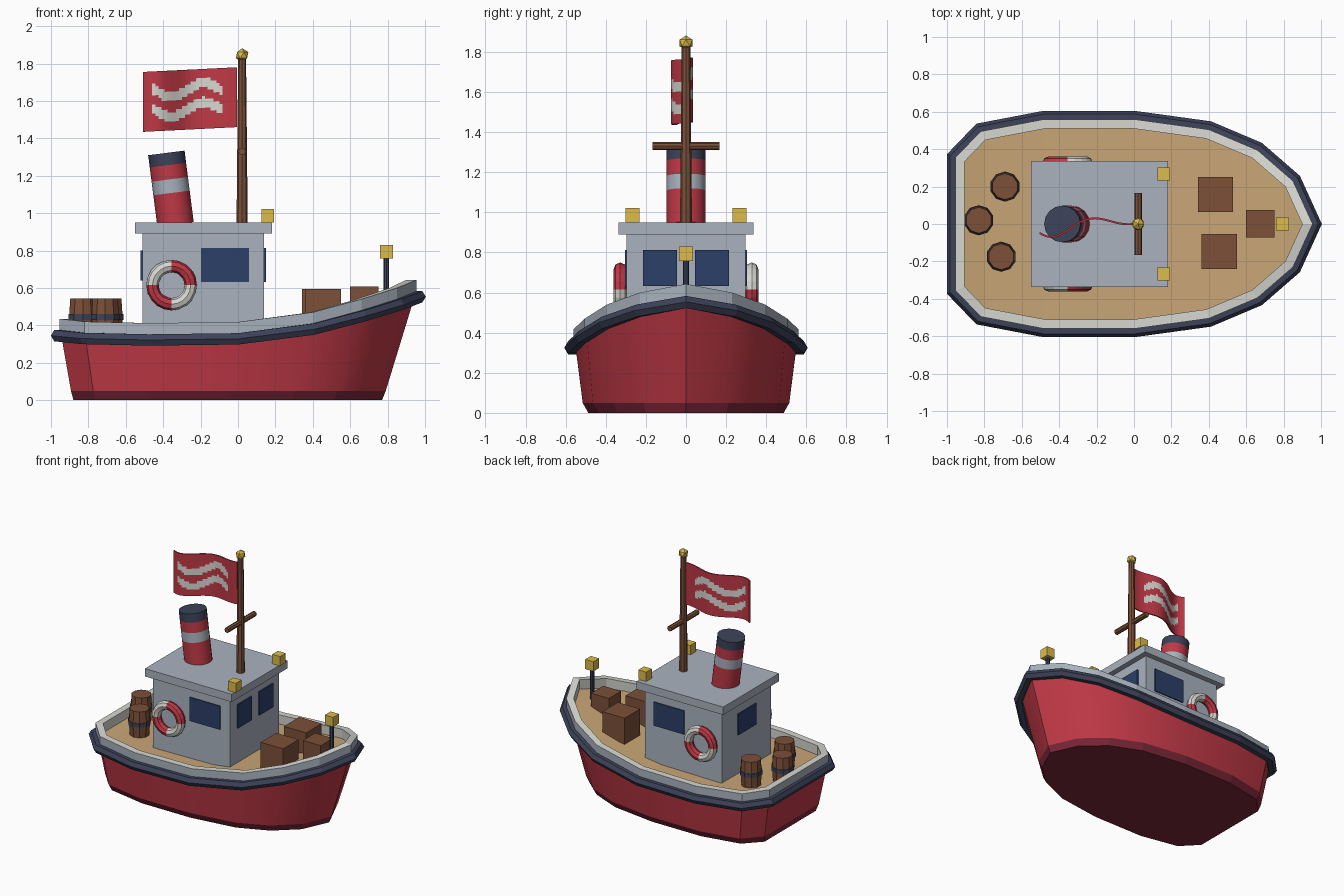
import bpy, bmesh, math
from mathutils import Vector, Matrix

if "Cube" in bpy.data.objects:
    bpy.data.objects.remove(bpy.data.objects["Cube"])


def material(name, r, g, b):
    m = bpy.data.materials.new(name)
    m.diffuse_color = (r, g, b, 1)
    m.use_nodes = True
    m.node_tree.nodes["Principled BSDF"].inputs["Base Color"].default_value = m.diffuse_color
    return m


RED = material("red", .52, .04, .06)
MAROON = material("maroon", .2, .02, .04)
NAVY = material("navy", .045, .055, .1)
GREY = material("blue_grey", .4, .45, .52)
CREAM = material("cream", .68, .68, .64)
TAN = material("deck_tan", .58, .38, .18)
WOOD = material("wood", .2, .08, .04)
GOLD = material("gold", .72, .5, .07)
GLASS = material("glass", .025, .05, .14)


def finish(name, bm, *mats, smooth=False):
    bmesh.ops.recalc_face_normals(bm, faces=bm.faces)
    me = bpy.data.meshes.new(name)
    bm.to_mesh(me)
    bm.free()
    for m in mats:
        me.materials.append(m)
    ob = bpy.data.objects.new(name, me)
    bpy.context.collection.objects.link(ob)
    if smooth:
        bpy.ops.object.select_all(action='DESELECT')
        ob.select_set(True)
        bpy.context.view_layer.objects.active = ob
        bpy.ops.object.shade_smooth_by_angle(angle=math.radians(30))
    return ob


def box(name, x0, x1, y0, y1, z0, z1, mat):
    bm = bmesh.new()
    bmesh.ops.create_cube(bm, size=1, matrix=Matrix.Translation(
        ((x0 + x1) / 2, (y0 + y1) / 2, (z0 + z1) / 2)) @ Matrix.Diagonal((x1 - x0, y1 - y0, z1 - z0, 1)))
    return finish(name, bm, mat)


def rod(name, a, b, r0, r1, sides, mat, smooth=False):
    a, b = Vector(a), Vector(b)
    bm = bmesh.new()
    m = Matrix.Translation((a + b) / 2) @ (b - a).to_track_quat('Z', 'Y').to_matrix().to_4x4()
    bmesh.ops.create_cone(bm, cap_ends=True, segments=sides, radius1=r0, radius2=r1,
                          depth=(b - a).length, matrix=m)
    return finish(name, bm, mat, smooth=smooth)


# Sheer line: half outline of the hull, stern to bow
HALF = [(-.955, .355, .345), (-.82, .495, .33), (-.48, .56, .322), (0, .56, .328),
        (.4, .505, .38), (.66, .395, .45), (.85, .23, .51), (.955, 0, .553)]
LOOP = [Vector(p) for p in HALF + [(x, -y, z) for x, y, z in HALF[-2::-1]]]
N = len(LOOP)


def sheer_ring(off, dz):
    """Outline moved outward by off (mitred) and up by dz."""
    out = []
    for i, p in enumerate(LOOP):
        d1 = (p - LOOP[i - 1]).xy.normalized()
        d2 = (LOOP[(i + 1) % N] - p).xy.normalized()
        n1, n2 = Vector((-d1.y, d1.x)), Vector((-d2.y, d2.x))
        m = (n1 + n2) * off / (1 + n1.dot(n2))
        out.append((p.x + m.x, p.y + m.y, p.z + dz))
    return out


def flat_ring(x0, x1, ky, z):
    return [(x0 + (p.x + .955) / 1.91 * (x1 - x0), p.y * ky, z) for p in LOOP]


def loft(bm, rings, closed=False, mats=None):
    vs = [[bm.verts.new(p) for p in r] for r in rings]
    for k in range(len(vs) if closed else len(vs) - 1):
        a, b = vs[k], vs[(k + 1) % len(vs)]
        for i in range(N):
            j = (i + 1) % N
            f = bm.faces.new((a[i], a[j], b[j], b[i]))
            f.material_index = mats[k] if mats else 0
    return vs


def cap(bm, v):
    h = N // 2
    for i in range(h - 1):
        bm.faces.new((v[i], v[i + 1], v[N - 2 - i], v[N - 1 - i]))
    bm.faces.new((v[h - 1], v[h], v[h + 1]))


# Hull sides and dark bottom
waterline = flat_ring(-.893, .79, .92, .05)
bm = bmesh.new()
loft(bm, [sheer_ring(-.01, 0), waterline])
finish("hull_sides", bm, RED, smooth=True)
bm = bmesh.new()
cap(bm, loft(bm, [waterline, flat_ring(-.88, .77, .87, 0)])[1])
finish("hull_bottom", bm, MAROON)

# Bulwark, deck and rubbing strake
bm = bmesh.new()
loft(bm, [sheer_ring(0, 0), sheer_ring(0, .09), sheer_ring(-.05, .09), sheer_ring(-.05, 0)],
     closed=True, mats=[0, 1, 1, 1])
finish("bulwark", bm, GREY, CREAM)
bm = bmesh.new()
cap(bm, [bm.verts.new(p) for p in sheer_ring(-.045, .02)])
finish("deck", bm, TAN)
bm = bmesh.new()
loft(bm, [sheer_ring(.01 + .035 * math.cos(a), .035 * math.sin(a))
          for a in [k * math.pi / 3 for k in range(6)]], closed=True)
finish("rubbing_strake", bm, NAVY)

# Cabin with roof and windows
box("cabin", -.51, .14, -.297, .297, .33, .89, GREY)
box("cabin_roof", -.55, .182, -.337, .337, .89, .95, GREY)
box("rear_window", -.52, -.5, -.11, .11, .64, .8, GLASS)
for s, side in ((-1, "right"), (1, "left")):
    y0, y1 = sorted((s * .29, s * .305))
    box(side + "_side_window", -.197, .06, y0, y1, .633, .813, GLASS)
    y0, y1 = sorted((s * .046, s * .214))
    box(side + "_front_window", .13, .15, y0, y1, .633, .813, GLASS)
    box(side + "_roof_lantern", .126, .192, s * .267 - .034, s * .267 + .034, .95, 1.022, GOLD)

    # Life ring in four coloured quarters
    bm = bmesh.new()
    A, B = 20, 8
    ring = []
    for i in range(A):
        a = 2 * math.pi * i / A
        ring.append([])
        for j in range(B):
            b = 2 * math.pi * j / B
            r = .102 + .033 * math.cos(b)
            ring[i].append(bm.verts.new((-.355 - s * r * math.cos(a), s * (.328 + .033 * math.sin(b)),
                                         .615 + r * math.sin(a))))
    for i in range(A):
        for j in range(B):
            k, l = (i + 1) % A, (j + 1) % B
            f = bm.faces.new((ring[i][j], ring[k][j], ring[k][l], ring[i][l]))
            f.material_index = i * 4 // A % 2
    finish(side + "_life_ring", bm, RED, CREAM)

# Raked funnel in bands
base, top = Vector((-.334, 0, .94)), Vector((-.383, 0, 1.322))
for i, (t0, t1, m) in enumerate([(0, .44, RED), (.44, .63, GREY), (.63, .83, RED), (.83, 1, NAVY)]):
    rod(f"funnel_band_{i + 1}", base.lerp(top, t0), base.lerp(top, t1), .098, .098, 16, m, True)

# Mast, yard and finial
rod("mast", (.022, 0, .94), (.022, 0, 1.84), .03, .021, 8, WOOD)
rod("mast_yard", (.022, -.167, 1.33), (.022, .167, 1.33), .02, .02, 8, WOOD)
bm = bmesh.new()
bmesh.ops.create_icosphere(bm, subdivisions=1, radius=.037, matrix=Matrix.Translation((.022, 0, 1.845)))
finish("mast_finial", bm, GOLD)

# Waving flag with two stepped wavy stripes
bm = bmesh.new()
C, R = 32, 20
grid = []
for i in range(C + 1):
    t = i / C
    grid.append([bm.verts.new((-.005 - .5 * t, .08 * t * math.sin(2 * math.pi * (t - .1)),
                               1.46 - .025 * t + .32 * j / R)) for j in range(R + 1)])
for i in range(C):
    for j in range(R):
        f = bm.faces.new((grid[i][j], grid[i + 1][j], grid[i + 1][j + 1], grid[i][j + 1]))
        c = f.calc_center_median()
        mid = 1.66 + .038 * math.sin(2 * math.pi * (c.x + .27) / .36)
        if -.46 < c.x < -.085 and min(abs(c.z - mid), abs(c.z - mid + .105)) < .027:
            f.material_index = 1
flag = finish("flag", bm, RED, CREAM)
mod = flag.modifiers.new("thickness", 'SOLIDIFY')
mod.thickness, mod.offset = .01, 0

# Bow lantern
rod("bow_lantern_post", (.793, 0, .48), (.793, 0, .77), .015, .015, 8, NAVY)
box("bow_lantern", .758, .828, -.035, .035, .757, .83, GOLD)

# Crates on the foredeck
box("crate_left", .342, .53, .065, .252, .385, .594, WOOD)
box("crate_right", .36, .55, -.24, -.053, .385, .594, WOOD)
box("crate_small", .6, .75, -.073, .075, .44, .608, WOOD)

# Barrels on the aft deck
for i, (x, y) in enumerate([(-.69, .2), (-.83, .02), (-.71, -.175)]):
    rod(f"barrel_{i + 1}_lower", (x, y, .34), (x, y, .445), .07, .077, 10, WOOD)
    rod(f"barrel_{i + 1}_upper", (x, y, .445), (x, y, .545), .077, .07, 10, WOOD)
    rod(f"barrel_{i + 1}_hoop", (x, y, .43), (x, y, .46), .081, .081, 10, NAVY)
